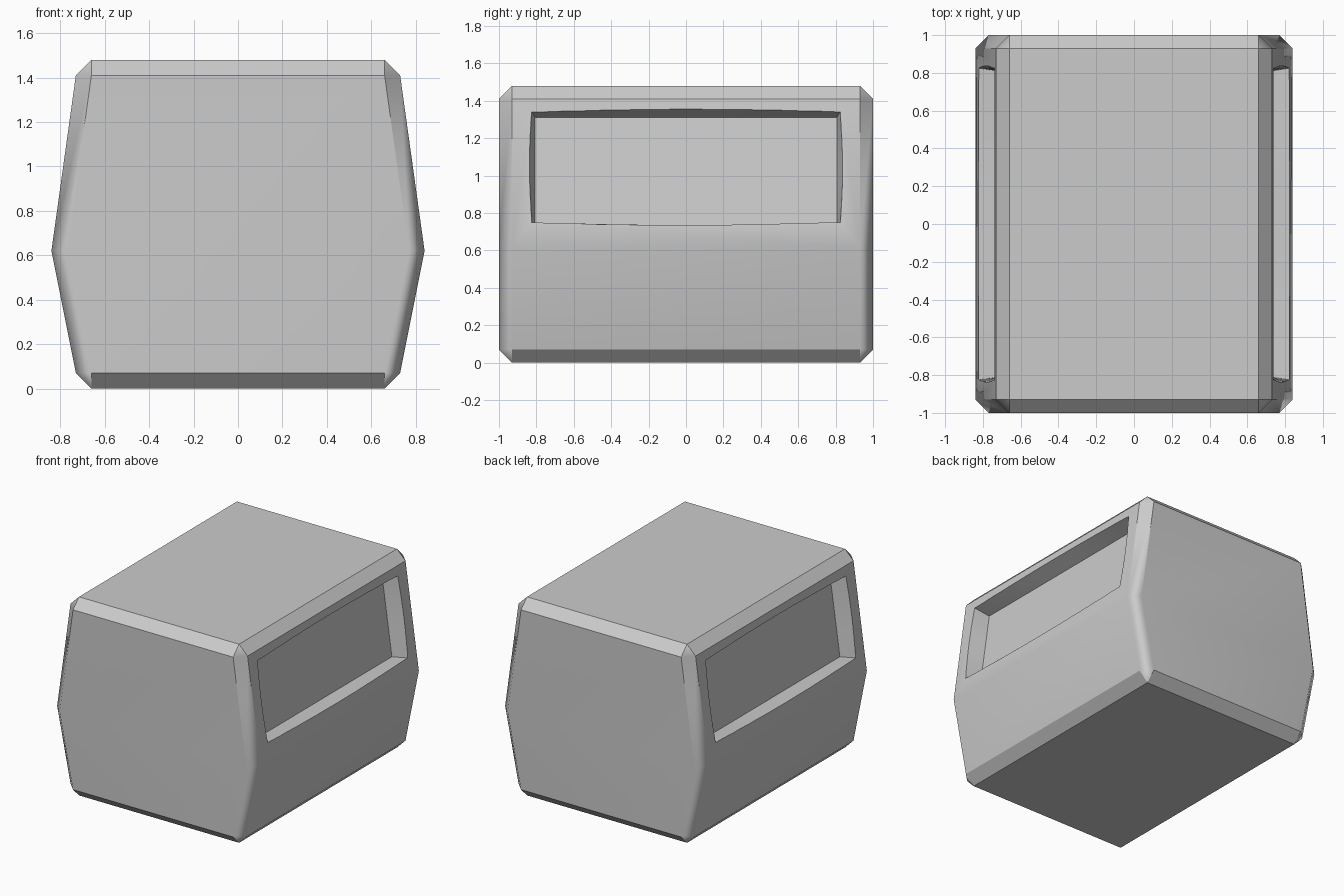
import bpy, bmesh, math

if "Cube" in bpy.data.objects:
    bpy.data.objects.remove(bpy.data.objects["Cube"])

C = 0.07                               # chamfer size
LEVELS = [(0.07, 0.73), (0.62, 0.84), (1.41, 0.73)]   # z, half width
TOP = 1.48


def side_x(z):
    return 0.84 - (z - 0.62) * 0.11 / 0.79


def ring_body(z, w):
    q = [(w, -1 + C), (w, 1 - C), (w - C, 1), (C - w, 1),
         (-w, 1 - C), (-w, C - 1), (C - w, -1), (w - C, -1)]
    return [(x, y, z) for x, y in q]


def make_object(name, bm):
    bmesh.ops.recalc_face_normals(bm, faces=bm.faces)
    me = bpy.data.meshes.new(name)
    bm.to_mesh(me)
    bm.free()
    ob = bpy.data.objects.new(name, me)
    bpy.context.collection.objects.link(ob)
    return ob


def bridge(bm, a, b):
    n = len(a)
    for i in range(n):
        j = (i + 1) % n
        bm.faces.new((a[i], a[j], b[j], b[i]))


# Chamfered body: octagon rings between two flat rectangular caps
bm = bmesh.new()
rings = [[bm.verts.new(p) for p in ring_body(z, w)] for z, w in LEVELS]
for a, b in zip(rings, rings[1:]):
    bridge(bm, a, b)
for z, ring in ((0, rings[0]), (TOP, rings[-1])):
    w, d = 0.73 - C, 1 - C
    cap = [bm.verts.new(p) for p in ((w, -d, z), (w, d, z), (-w, d, z), (-w, -d, z))]
    bm.faces.new(cap)
    for i in range(4):
        j = (i + 1) % 4
        bm.faces.new((ring[2 * i], ring[2 * i + 1], cap[j], cap[i]))
        bm.faces.new((ring[2 * i + 1], ring[(2 * i + 2) % 8], cap[j]))
body = make_object("body", bm)


# Rectangle outline whose sides bow outward a little
def outline(y, z0, z1, bow_y=0, bow_z=0, n=8):
    pts = []
    corners = [(-y, z0), (y, z0), (y, z1), (-y, z1)]
    bows = [(0, -bow_z), (bow_y, 0), (0, bow_z), (-bow_y, 0)]
    for k in range(4):
        a, b = corners[k], corners[(k + 1) % 4]
        for i in range(n):
            t = i / n
            s = math.sin(math.pi * t)
            pts.append((a[0] + (b[0] - a[0]) * t + bows[k][0] * s,
                        a[1] + (b[1] - a[1]) * t + bows[k][1] * s))
    return pts


# Window recess cutters, one per side
bm = bmesh.new()
for sgn in (1, -1):
    inner, outer = [], []
    for (yo, zo), (yi, zi) in zip(outline(0.825, 0.75, 1.34, 0.012, 0.015),
                                  outline(0.807, 0.735, 1.31)):
        xo, xi = side_x(zo), side_x(zi) - 0.12
        f = 0.4
        inner.append(bm.verts.new((sgn * xi, yi, zi)))
        outer.append(bm.verts.new((sgn * (xo + f * (xo - xi)),
                                   yo + f * (yo - yi), zo + f * (zo - zi))))
    bridge(bm, inner, outer)
    bm.faces.new(inner)
    bm.faces.new(outer)
cutter = make_object("window_cutter", bm)
cutter.hide_render = True

mod = body.modifiers.new("window_recess", 'BOOLEAN')
mod.operation = 'DIFFERENCE'
mod.solver = 'EXACT'
mod.object = cutter
bpy.context.view_layer.objects.active = body
body.select_set(True)
bpy.ops.object.modifier_apply(modifier=mod.name)
bpy.data.objects.remove(cutter)

# Sharp edges everywhere except the waist and the lower corner chamfers
bm = bmesh.new()
bm.from_mesh(body.data)
for f in bm.faces:
    f.smooth = True
for e in bm.edges:
    zs = sorted(v.co.z for v in e.verts)
    lower_corner = zs[0] > 0.05 and zs[1] < 0.64 and zs[1] - zs[0] > 0.3
    e.smooth = lower_corner or e.calc_face_angle(0) < math.radians(30)
bm.to_mesh(body.data)
bm.free()
wn = body.modifiers.new("even_shading", 'WEIGHTED_NORMAL')
wn.keep_sharp = True
